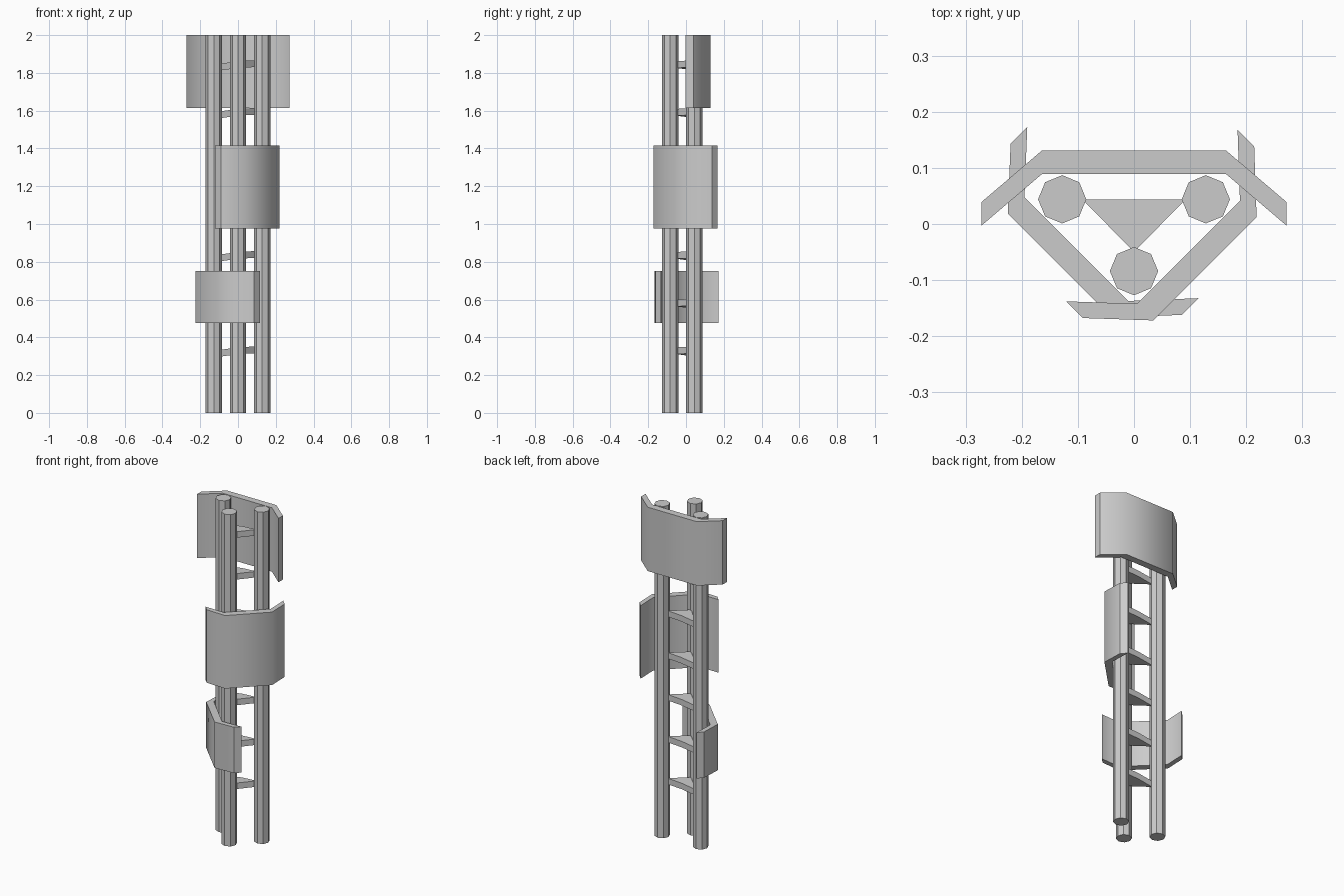
import bpy, bmesh, math
from mathutils import Matrix, Vector

if "Cube" in bpy.data.objects:
    bpy.data.objects.remove(bpy.data.objects["Cube"])


def prism(name, bottom, top, smooth=()):
    """Closed solid between two matching rings; edges rising from the ring indices in `smooth` shade softly."""
    bm = bmesh.new()
    lo = [bm.verts.new(p) for p in bottom]
    hi = [bm.verts.new(p) for p in top]
    n = len(lo)
    bm.faces.new(lo[::-1])
    bm.faces.new(hi)
    for i in range(n):
        j = (i + 1) % n
        bm.faces.new((lo[i], lo[j], hi[j], hi[i]))
    soft = [{lo[i], hi[i]} for i in smooth]
    for e in bm.edges:
        e.smooth = set(e.verts) in soft
    for f in bm.faces:
        f.smooth = bool(smooth)
    bmesh.ops.recalc_face_normals(bm, faces=bm.faces)
    me = bpy.data.meshes.new(name)
    bm.to_mesh(me)
    bm.free()
    ob = bpy.data.objects.new(name, me)
    bpy.context.collection.objects.link(ob)
    return ob


def pole(name, x, y, r=0.043, height=2.0):
    ring = [(x + r * math.cos(i * math.pi / 4), y + r * math.sin(i * math.pi / 4)) for i in range(8)]
    prism(name, [(*p, 0) for p in ring], [(*p, height) for p in ring])


def panel(name, angle, shift, inner, outer, v, z0, z1, drop=0.092, t=0.042):
    """Bent plate facing outward at `angle` from +y."""
    face = [(-outer, v - drop), (-inner, v), (inner, v), (outer, v - drop)]
    prof = face + [(u, w - t) for u, w in reversed(face)]
    rot = Matrix.Rotation(math.radians(angle), 4, 'Z')
    rings = [[rot @ Vector((u + shift, w, z)) for u, w in prof] for z in (z0, z1)]
    prism(name, *rings, smooth=(1, 2, 5, 6))


# Three upright poles
pole("pole_left", -0.128, 0.044)
pole("pole_right", 0.128, 0.044)
pole("pole_front", 0, -0.084)

# Slightly tilted triangular braces between the poles
for k in range(7):
    z = 0.298 + k * 0.2525
    base = [(-0.092, 0.044, z), (0, -0.05, z + 0.013), (0.092, 0.044, z + 0.018), (0, 0.044, z + 0.013)]
    prism(f"brace_{k + 1}", base, [(x, y, h + 0.036) for x, y, h in base])

# Bent antenna panels at three heights
panel("panel_upper", 0, 0, 0.164, 0.272, 0.131, 1.615, 2.0)
panel("panel_middle", -135, -0.033, 0.13, 0.216, 0.146, 0.975, 1.415)
panel("panel_lower", 135, 0.041, 0.131, 0.216, 0.146, 0.475, 0.752)
